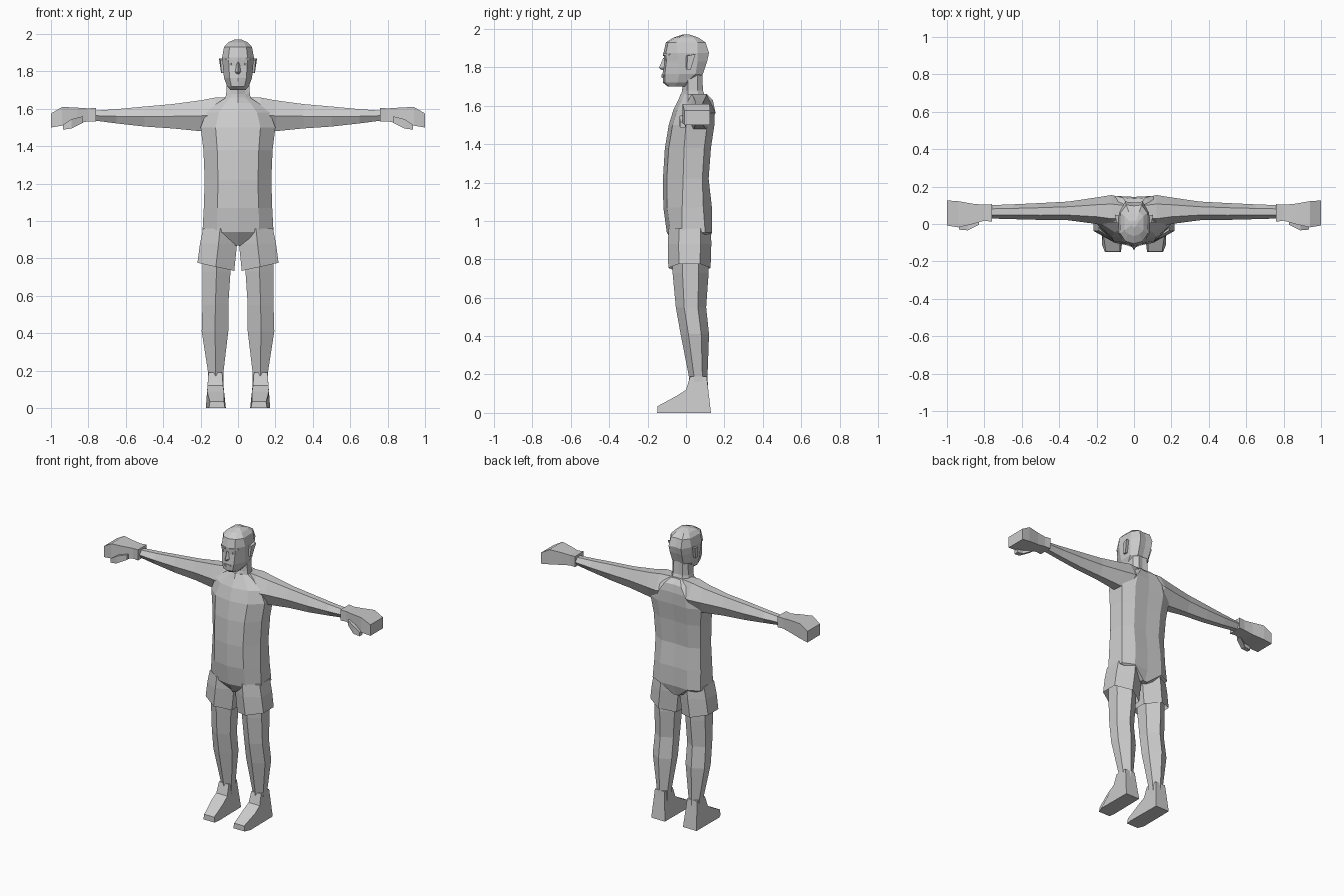
import bpy, bmesh


def loft(name, rings, cap_start=True, cap_end=True, mirror=False):
    """Skin a list of equal-length point rings; optionally mirror across x."""
    bm = bmesh.new()
    vs = [[bm.verts.new(p) for p in r] for r in rings]
    n = len(vs[0])
    for a, b in zip(vs, vs[1:]):
        for i in range(n):
            j = (i + 1) % n
            bm.faces.new((a[i], a[j], b[j], b[i]))
    if cap_start:
        bm.faces.new(vs[0])
    if cap_end:
        bm.faces.new(vs[-1])
    bmesh.ops.recalc_face_normals(bm, faces=bm.faces)
    me = bpy.data.meshes.new(name)
    bm.to_mesh(me)
    bm.free()
    ob = bpy.data.objects.new(name, me)
    bpy.context.collection.objects.link(ob)
    if mirror:
        ob.modifiers.new("mirror", 'MIRROR').use_mirror_merge = False
    return ob


def body_ring(z, w, yf, yb, y1, y2, f=0.6, b=0.55, in_f=0.02):
    """Ten-sided symmetric section: front centre, sides, back centre."""
    half = [(f * w, yf + in_f), (w, y1), (w * 0.95, y2), (b * w, yb)]
    return ([(0, yf, z)] + [(x, y, z) for x, y in half]
            + [(0, yb - 0.005, z)] + [(-x, y, z) for x, y in reversed(half)])


def hex_ring(z, x0, x1, y0, y1, tilt=0.0, k=0.45):
    """Six-sided limb section with a ridge at front and back."""
    cx, cy, ry = (x0 + x1) / 2, (y0 + y1) / 2, (y1 - y0) / 2
    pts = [(cx, y0), (x1, cy - k * ry), (x1, cy + k * ry),
           (cx, y1), (x0, cy + k * ry), (x0, cy - k * ry)]
    return [(x, y, z + tilt * (x - cx)) for x, y in pts]


def arm_ring(x, y0, y1, z0, z1):
    return [(x, p[1], p[0]) for p in hex_ring(0, z0, z1, y0, y1)]


def box_ring(x, y0, y1, z0, z1):
    return [(x, y0, z0), (x, y1, z0), (x, y1, z1), (x, y0, z1)]


# torso
torso = [(0.87, 0.03, -0.06, 0.11, -0.02, 0.08),
         (0.94, 0.19, -0.10, 0.135, -0.02, 0.10),
         (1.07, 0.183, -0.118, 0.135, -0.02, 0.09),
         (1.22, 0.178, -0.12, 0.118, -0.015, 0.085),
         (1.38, 0.185, -0.11, 0.13, -0.01, 0.095),
         (1.50, 0.20, -0.09, 0.148, 0.00, 0.11),
         (1.58, 0.17, -0.065, 0.15, 0.00, 0.12),
         (1.63, 0.11, -0.04, 0.14, 0.01, 0.10),
         (1.66, 0.065, -0.028, 0.11, 0.01, 0.07)]
loft("torso", [body_ring(*r) for r in torso])

# neck
loft("neck", [body_ring(1.62, 0.075, -0.035, 0.11, 0.01, 0.07),
              body_ring(1.68, 0.063, -0.02, 0.088, 0.01, 0.06),
              body_ring(1.78, 0.06, -0.015, 0.085, 0.01, 0.06)])

# head
head = [(1.70, 0.04, -0.095, 0.0, -0.06, -0.02),
        (1.72, 0.058, -0.12, 0.03, -0.045, 0.0),
        (1.765, 0.075, -0.122, 0.088, -0.035, 0.05),
        (1.83, 0.081, -0.114, 0.11, -0.04, 0.06),
        (1.875, 0.085, -0.117, 0.12, -0.045, 0.06),
        (1.93, 0.075, -0.105, 0.102, -0.05, 0.06),
        (1.955, 0.052, -0.065, 0.065, -0.035, 0.04),
        (1.97, 0.02, -0.02, 0.02, -0.01, 0.01)]
loft("head", [body_ring(*r, in_f=0.012) for r in head])

# nose, brows, eyes, mouth
loft("nose", [[(-0.008, -0.108, 1.85), (0.008, -0.108, 1.85), (0, -0.118, 1.85)],
              [(-0.018, -0.11, 1.797), (0.018, -0.11, 1.797), (0, -0.141, 1.797)],
              [(-0.012, -0.11, 1.785), (0.012, -0.11, 1.785), (0, -0.125, 1.785)]])
loft("brow", [box_ring(0.015, -0.12, -0.09, 1.86, 1.87),
              box_ring(0.04, -0.114, -0.085, 1.863, 1.874),
              box_ring(0.066, -0.088, -0.06, 1.86, 1.868)], mirror=True)
loft("eye", [hex_ring(1.833, 0.031, 0.043, -0.108, -0.09),
             hex_ring(1.845, 0.031, 0.043, -0.108, -0.09)], mirror=True)
loft("mouth", [box_ring(-0.028, -0.118, -0.10, 1.752, 1.758),
               box_ring(0, -0.127, -0.10, 1.746, 1.764),
               box_ring(0.028, -0.118, -0.10, 1.752, 1.758)])

# ears
loft("ear", [[(0.07, 0.0, 1.79), (0.07, 0.025, 1.79), (0.07, 0.045, 1.87), (0.07, -0.005, 1.865)],
             [(0.088, 0.005, 1.79), (0.09, 0.025, 1.79), (0.102, 0.05, 1.87), (0.094, 0.008, 1.86)]],
     mirror=True)

# arms
arm = [(0.04, 0.0, 0.135, 1.50, 1.662),
       (0.12, -0.02, 0.155, 1.47, 1.66),
       (0.20, 0.0, 0.142, 1.48, 1.645),
       (0.35, 0.02, 0.12, 1.495, 1.625),
       (0.50, 0.022, 0.112, 1.505, 1.612),
       (0.65, 0.026, 0.105, 1.522, 1.598),
       (0.79, 0.03, 0.10, 1.54, 1.588)]
loft("arm", [arm_ring(*r) for r in arm], mirror=True)

# hands with flared wrist and curled fingers
hand = [(0.76, 0.012, 0.106, 1.533, 1.605),
        (0.80, 0.018, 0.103, 1.533, 1.602),
        (0.86, 0.0, 0.108, 1.522, 1.606),
        (0.94, -0.018, 0.122, 1.51, 1.61),
        (1.0, -0.008, 0.126, 1.50, 1.575)]
loft("hand", [box_ring(*r) for r in hand], mirror=True)
loft("thumb", [box_ring(0.83, -0.005, 0.03, 1.525, 1.56),
               box_ring(0.89, -0.034, 0.0, 1.495, 1.545),
               box_ring(0.935, -0.03, -0.002, 1.488, 1.515)], mirror=True)

# shorts legs, open at the hem
loft("shorts_leg", [hex_ring(0.96, 0.005, 0.187, -0.09, 0.13, k=0.5),
                    hex_ring(0.88, 0.005, 0.203, -0.095, 0.132, k=0.5),
                    hex_ring(0.755, 0.02, 0.217, -0.092, 0.128, 0.22, k=0.5)],
     cap_end=False, mirror=True)

# legs
leg = [(0.88, 0.04, 0.19, -0.07, 0.115),
       (0.73, 0.04, 0.19, -0.07, 0.118),
       (0.55, 0.052, 0.19, -0.053, 0.105),
       (0.41, 0.052, 0.194, -0.028, 0.12),
       (0.19, 0.078, 0.16, 0.015, 0.112),
       (0.06, 0.078, 0.16, 0.02, 0.118)]
loft("leg", [hex_ring(*r) for r in leg], mirror=True)

# feet: side profile as (y, z, inner x, outer x)
foot = [(0.13, 0, 0.068, 0.17), (-0.11, 0, 0.065, 0.172), (-0.15, 0, 0.07, 0.155),
        (-0.148, 0.035, 0.075, 0.15), (-0.05, 0.088, 0.075, 0.165),
        (0.0, 0.12, 0.08, 0.163), (0.022, 0.19, 0.085, 0.158), (0.108, 0.19, 0.085, 0.158)]
loft("foot", [[(p[2], p[0], p[1]) for p in foot],
              [(p[3], p[0], p[1]) for p in foot]], mirror=True)
